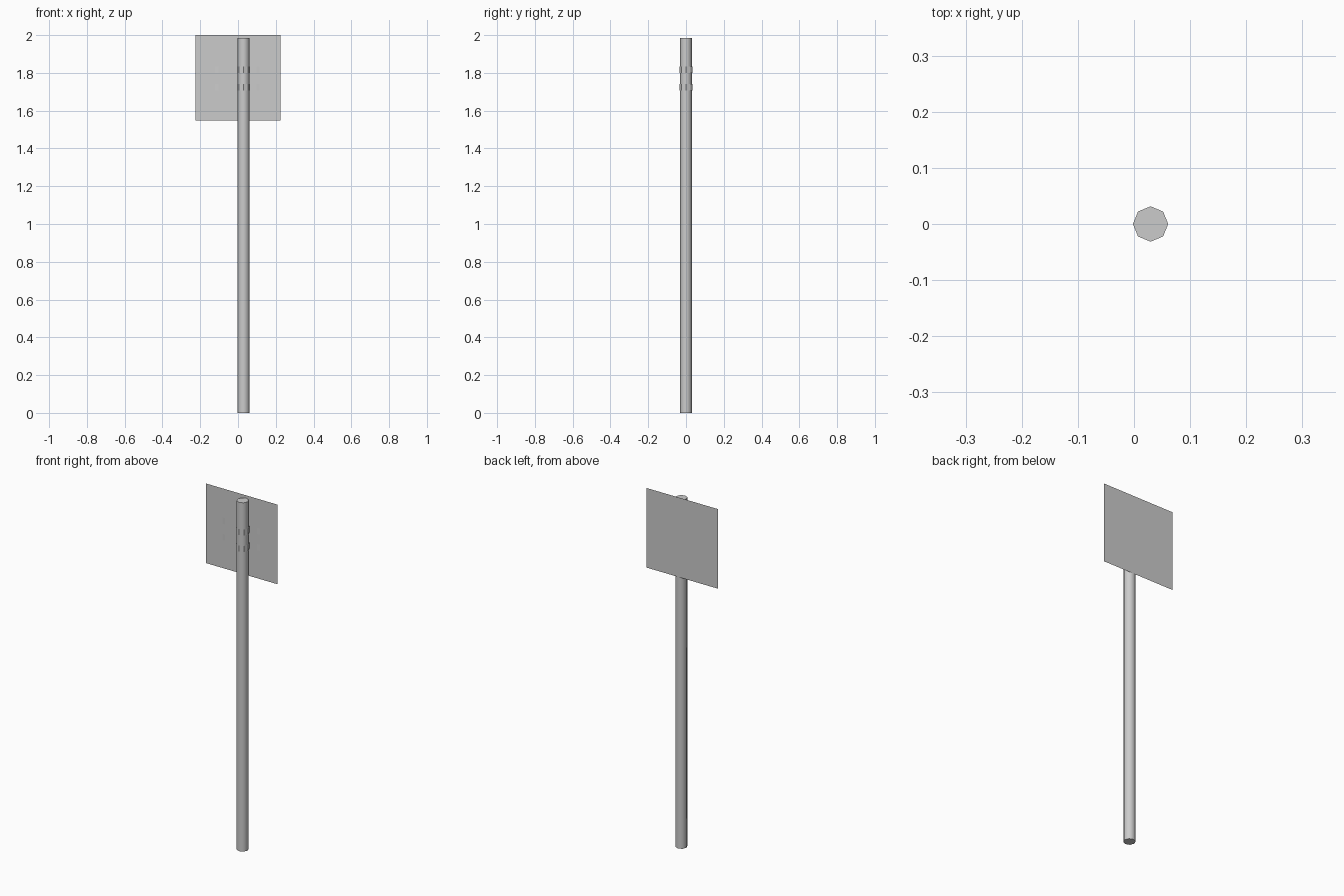
import bpy, bmesh
from math import sin, cos, radians

if "Cube" in bpy.data.objects:
    bpy.data.objects.remove(bpy.data.objects["Cube"])

CX = 0.0295          # pole axis
PANEL_Y = 0.0335     # plane of the sign plate


def make_object(name, bm):
    mesh = bpy.data.meshes.new(name)
    bm.to_mesh(mesh)
    bm.free()
    obj = bpy.data.objects.new(name, mesh)
    bpy.context.collection.objects.link(obj)
    return obj


def ribbon(name, path, z0, z1):
    """Vertical sheet following an xy path."""
    bm = bmesh.new()
    low = [bm.verts.new((x, y, z0)) for x, y in path]
    high = [bm.verts.new((x, y, z1)) for x, y in path]
    for i in range(len(path) - 1):
        bm.faces.new((low[i], low[i + 1], high[i + 1], high[i]))
    return make_object(name, bm)


# Octagonal pole with corners on the x and y axes
bpy.ops.mesh.primitive_cylinder_add(vertices=8, radius=0.0315, depth=1.985,
                                    location=(CX, 0, 1.985 / 2))
pole = bpy.context.object
pole.name = "pole"
bpy.ops.object.shade_smooth_by_angle(angle=radians(50))

# Square sign plate, a thin sheet behind the pole
ribbon("sign_plate", [(-0.225, PANEL_Y), (0.225, PANEL_Y)], 1.547, 2.0)

# Two clamp straps: flat tabs on the plate, wrapped around the pole front
flat = 0.032
wrap = [(CX + 0.0345 * cos(radians(a)), 0.0345 * sin(radians(a)))
        for a in range(135, 406, 45)]
path = ([(-0.121, PANEL_Y), (-0.104, flat), (0.015, flat)] + wrap +
        [(0.044, flat), (0.098, flat), (0.115, PANEL_Y)])
for name, z in (("upper_clamp", 1.80), ("lower_clamp", 1.707)):
    ribbon(name, path, z, z + 0.035)
